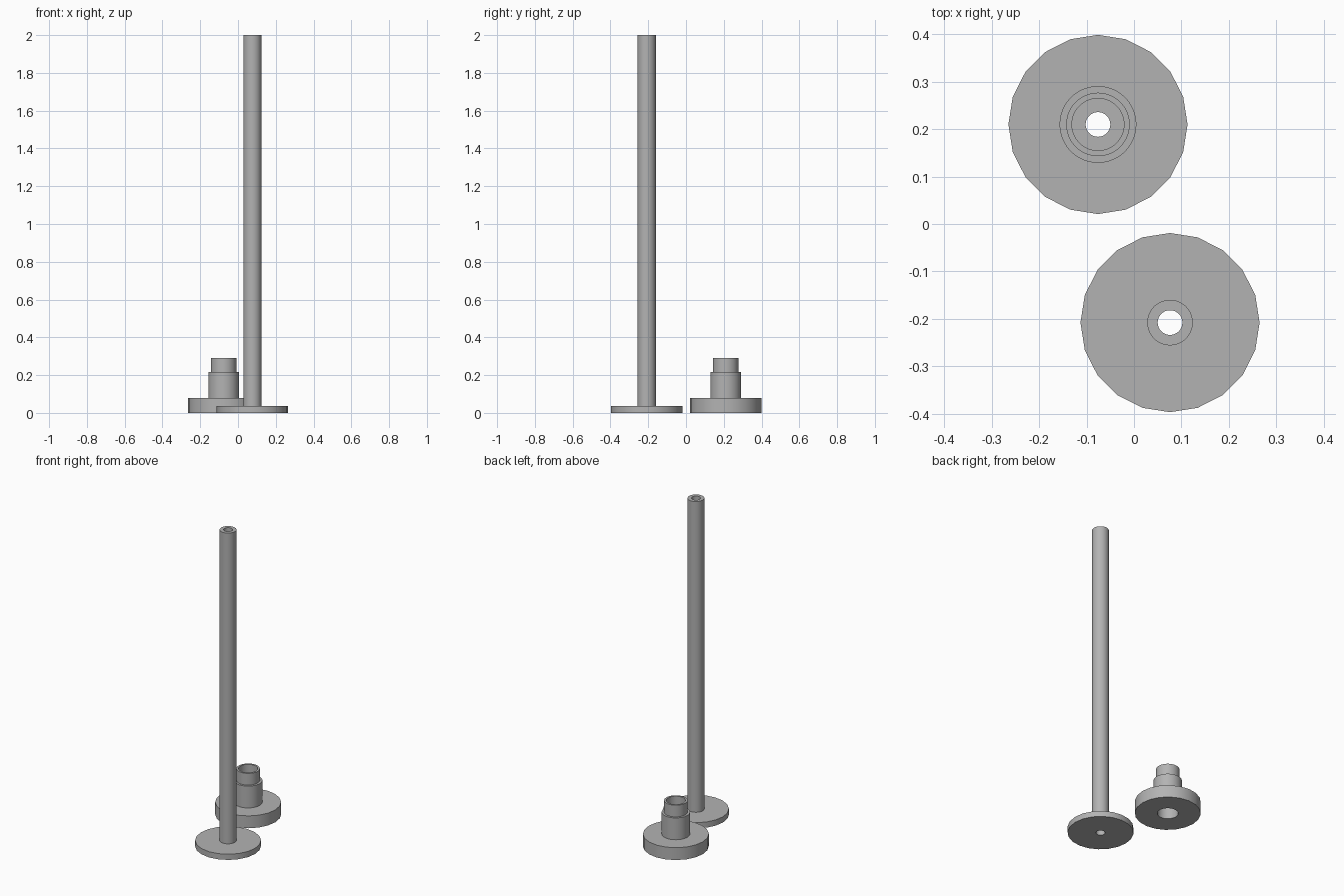
import bpy
import bmesh
from math import cos, sin, tau, radians

cube = bpy.data.objects.get("Cube")
if cube:
    bpy.data.objects.remove(cube, do_unlink=True)

ROUND = 60    # sides of the bores, rod and boss
FLANGE = 20   # sides of the flange rims

grey = bpy.data.materials.new("plain grey")
grey.use_nodes = True
colour = (0.45, 0.45, 0.45, 1)
grey.diffuse_color = colour
grey.node_tree.nodes["Principled BSDF"].inputs["Base Color"].default_value = colour


def lathe(name, centre, profile):
    """Turn a closed profile of (radius, height, sides) into a solid."""
    bm = bmesh.new()
    rings = [[bm.verts.new((r * cos(tau * i / n), r * sin(tau * i / n), z))
              for i in range(n)] for r, z, n in profile]
    for a, b in zip(rings, rings[1:] + rings[:1]):
        if len(a) > len(b):
            a, b = b, a
        k = len(b) // len(a)    # fine edges that meet each coarse edge
        for i in range(len(a)):
            fine = [b[(i * k + j) % len(b)] for j in range(k + 1)]
            bm.faces.new([a[(i + 1) % len(a)], a[i]] + fine)
    bmesh.ops.recalc_face_normals(bm, faces=bm.faces)
    mesh = bpy.data.meshes.new(name)
    bm.to_mesh(mesh)
    bm.free()
    mesh.materials.append(grey)
    obj = bpy.data.objects.new(name, mesh)
    obj.location = (*centre, 0)
    bpy.context.collection.objects.link(obj)
    bpy.ops.object.select_all(action='DESELECT')
    obj.select_set(True)
    bpy.context.view_layer.objects.active = obj
    bpy.ops.object.shade_smooth_by_angle(angle=radians(30))


# Tall hollow rod on a thin flange
lathe("flanged_rod", (0.076, -0.208), [
    (0.026, 0, ROUND), (0.189, 0, FLANGE), (0.189, 0.036, FLANGE),
    (0.048, 0.036, ROUND), (0.048, 2, ROUND), (0.026, 2, ROUND)])

# Stepped hub: thick flange, boss and thin neck, with an inner web
lathe("stepped_hub", (-0.076, 0.21), [
    (0.06, 0, ROUND), (0.189, 0, FLANGE), (0.189, 0.078, FLANGE),
    (0.081, 0.078, ROUND), (0.081, 0.216, ROUND), (0.067, 0.216, ROUND),
    (0.067, 0.29, ROUND), (0.055, 0.29, ROUND), (0.055, 0.216, ROUND),
    (0.026, 0.216, ROUND), (0.026, 0.18, ROUND), (0.06, 0.18, ROUND)])
